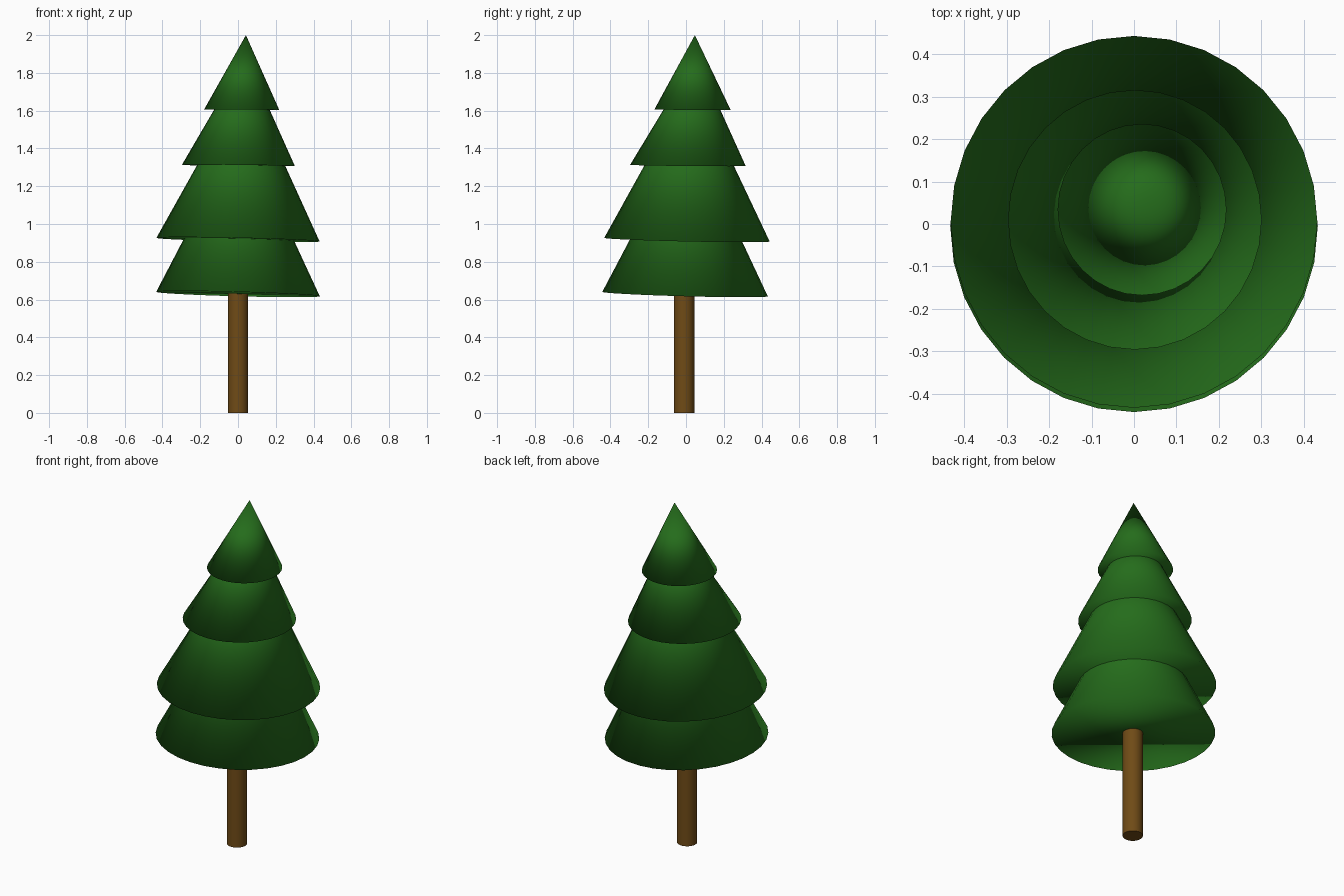
import bpy, bmesh, math

if "Cube" in bpy.data.objects:
    bpy.data.objects.remove(bpy.data.objects["Cube"])

SIDES = 32


def material(name, color):
    m = bpy.data.materials.new(name)
    m.diffuse_color = (*color, 1)
    m.use_nodes = True
    m.node_tree.nodes["Principled BSDF"].inputs["Base Color"].default_value = m.diffuse_color
    return m


green = material("needles", (0.018, 0.15, 0.011))
brown = material("bark", (0.16, 0.07, 0.008))


def branch_cone(name, centre, rx, ry, tip, slope):
    """Capped cone with a slightly tilted rim (lower towards +x +y) and a leaning tip."""
    bm = bmesh.new()
    cx, cy, cz = centre
    rim = []
    for i in range(SIDES):
        a = 2 * math.pi * i / SIDES
        x, y = rx * math.cos(a), ry * math.sin(a)
        rim.append(bm.verts.new((cx + x, cy + y, cz - slope * (x + y))))
    apex = bm.verts.new(tip)
    for i in range(SIDES):
        bm.faces.new((rim[i], rim[(i + 1) % SIDES], apex))
    bm.faces.new(rim[::-1])
    # smooth all over, as the shading runs round the rim
    for f in bm.faces:
        f.smooth = True
    mesh = bpy.data.meshes.new(name)
    bm.to_mesh(mesh)
    bm.free()
    mesh.materials.append(green)
    obj = bpy.data.objects.new(name, mesh)
    bpy.context.collection.objects.link(obj)
    return obj


# Four stacked tiers of branches
branch_cone("branches_bottom", (0, -0.005, 0.629), 0.433, 0.438, (0.02, 0.015, 1.51), 0.027)
branch_cone("branches_lower", (0, 0.005, 0.917), 0.432, 0.438, (0.04, 0.035, 1.77), 0.022)
branch_cone("branches_upper", (0.002, 0.01, 1.31), 0.299, 0.306, (0.04, 0.053, 1.89), 0.01)
branch_cone("branches_top", (0.019, 0.034, 1.605), 0.199, 0.202, (0.042, 0.047, 2.0), 0.002)

# Trunk
bpy.ops.mesh.primitive_cylinder_add(vertices=SIDES, radius=0.054, depth=0.75,
                                    location=(0, -0.01, 0.375))
trunk = bpy.context.object
trunk.name = "trunk"
trunk.data.materials.append(brown)
bpy.ops.object.shade_smooth_by_angle(angle=math.radians(30))
